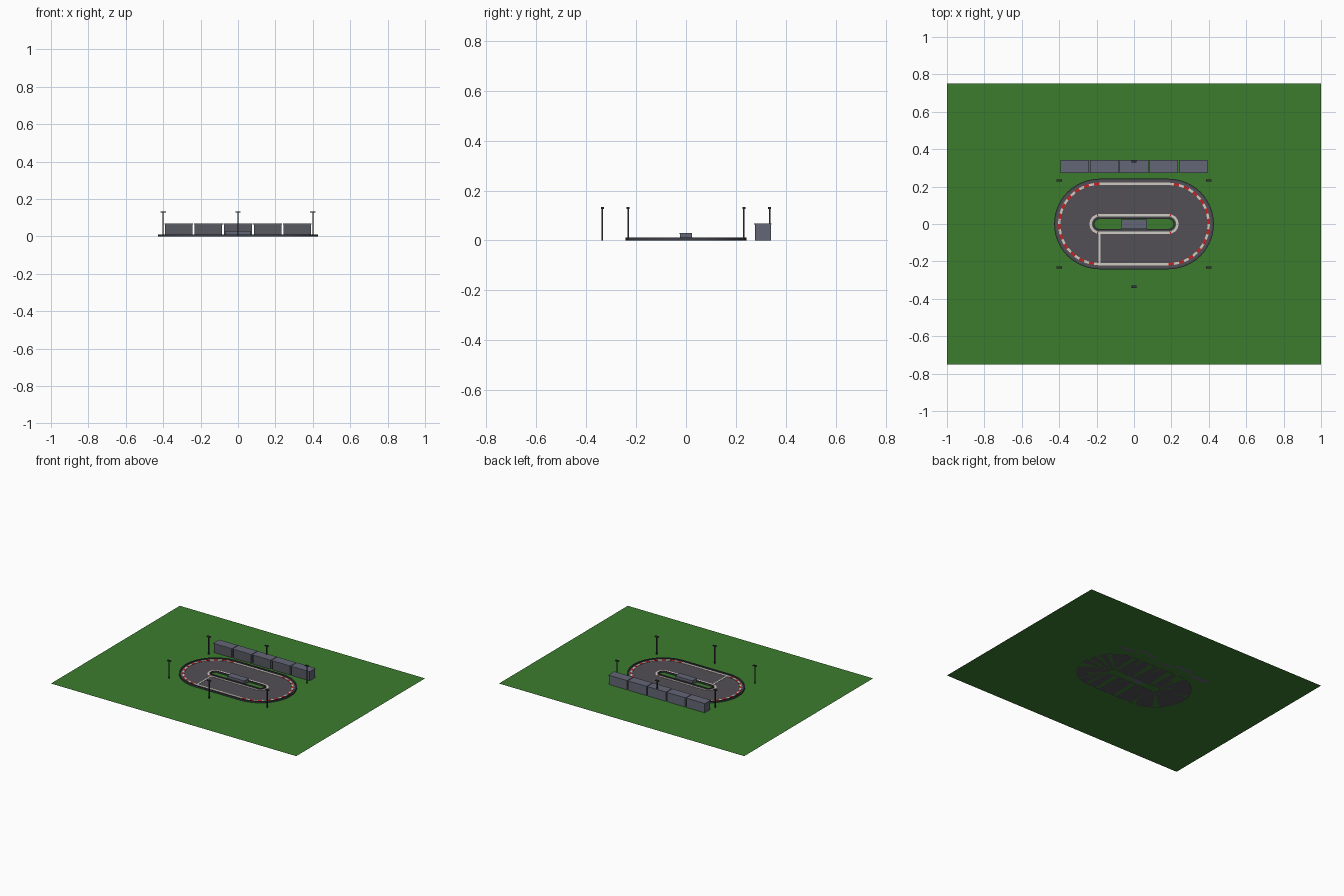
import bpy, bmesh, math

if "Cube" in bpy.data.objects:
    bpy.data.objects.remove(bpy.data.objects["Cube"])

def mat(name, r, g, b):
    m = bpy.data.materials.new(name)
    m.diffuse_color = (r, g, b, 1)
    m.use_nodes = True
    m.node_tree.nodes["Principled BSDF"].inputs["Base Color"].default_value = m.diffuse_color
    return m

GRASS = mat("grass green", 0.045, 0.20, 0.027)
ASPHALT = mat("asphalt grey", 0.085, 0.08, 0.09)
BARRIER = mat("barrier dark grey", 0.05, 0.052, 0.065)
WHITE = mat("line white", 0.62, 0.60, 0.54)
RED = mat("kerb red", 0.60, 0.015, 0.015)
STEEL = mat("building blue grey", 0.125, 0.135, 0.18)
SEATS = mat("seat grey", 0.095, 0.10, 0.12)
POLE = mat("pole dark grey", 0.035, 0.037, 0.045)
HALF = 0.185  # half length of the straights

def finish(name, bm, mats):
    me = bpy.data.meshes.new(name)
    bmesh.ops.recalc_face_normals(bm, faces=bm.faces)
    bm.to_mesh(me)
    bm.free()
    ob = bpy.data.objects.new(name, me)
    for m in mats:
        me.materials.append(m)
    bpy.context.collection.objects.link(ob)
    return ob

def boxes(name, specs, m):
    """Several boxes (x0, x1, y0, y1, z0, z1) in one object."""
    bm = bmesh.new()
    for x0, x1, y0, y1, z0, z1 in specs:
        vs = bmesh.ops.create_cube(bm, size=1)['verts']
        for v in vs:
            v.co = ((x0 + x1) / 2 + v.co.x * (x1 - x0),
                    (y0 + y1) / 2 + v.co.y * (y1 - y0),
                    (z0 + z1) / 2 + v.co.z * (z1 - z0))
    return finish(name, bm, [m])

def stadium(r, arc=24, straight=12):
    """Oval outline; first arc+1 points are the right bend, then top straight, and so on."""
    pts = []
    for side in (1, -1):
        for i in range(arc + 1):
            a = -math.pi / 2 + math.pi * i / arc
            pts.append((side * (HALF + r * math.cos(a)), side * r * math.sin(a)))
        for i in range(1, straight):
            pts.append((side * HALF * (1 - 2 * i / straight), side * r))
    return pts

def ring(name, r0, r1, z0, z1, mats, rule=lambda i: 0):
    """Oval band of rectangular section; rule picks a colour per segment."""
    bm = bmesh.new()
    rows = [[bm.verts.new((x, y, z)) for x, y in stadium(r)]
            for r, z in ((r0, z0), (r0, z1), (r1, z1), (r1, z0))]
    n = len(rows[0])
    for i in range(n):
        j = (i + 1) % n
        for k in range(4):
            a, b = rows[k], rows[(k + 1) % 4]
            bm.faces.new((a[i], a[j], b[j], b[i])).material_index = rule(i)
    return finish(name, bm, mats)

# Grass field, a single sheet
bm = bmesh.new()
bm.faces.new([bm.verts.new(c) for c in ((-1, -.75, 0), (1, -.75, 0), (1, .75, 0), (-1, .75, 0))])
finish("grass_field", bm, [GRASS])

# Track surface, kerbs striped in the bends, barriers
ring("track_surface", 0.035, 0.236, 0.0, 0.004, [ASPHALT])
ring("outer_kerb", 0.208, 0.221, 0.003, 0.006, [WHITE, RED], lambda i: 1 if i % 36 < 24 and i % 36 % 2 == 0 else 0)
ring("inner_kerb", 0.040, 0.053, 0.003, 0.006, [WHITE, RED], lambda i: 1 if i % 36 in (1, 22) else 0)
ring("outer_barrier", 0.234, 0.242, 0.0, 0.011, [BARRIER])
ring("inner_barrier", 0.026, 0.034, 0.0, 0.011, [BARRIER])

# Start line
boxes("start_line", [(-0.19, -0.18, -0.21, -0.05, 0.003, 0.0055)], WHITE)

# Infield building
boxes("pit_building", [(-0.068, 0.068, -0.025, 0.024, 0, 0.027)], STEEL)
boxes("pit_building_roof", [(-0.07, 0.07, -0.027, 0.025, 0.025, 0.029)], STEEL)

# Grandstands with a darker front
cx = [0.1585 * k for k in range(-2, 3)]
boxes("grandstand_body", [(x - .074, x + .074, .281, .341, 0, .066) for x in cx], STEEL)
boxes("grandstand_front", [(x - .072, x + .072, .276, .282, 0, .063) for x in cx], SEATS)
boxes("grandstand_roof", [(x - .077, x + .077, .273, .342, .064, .069) for x in cx], STEEL)

# Floodlights
spots = [(x, y) for x in (-.4, .4) for y in (-.232, .232)] + [(0, .335), (0, -.335)]
boxes("floodlight_poles", [(x - .003, x + .003, y - .003, y + .003, 0, .13) for x, y in spots], POLE)
boxes("floodlight_heads", [(x - .014, x + .014, y - .006, y + .006, .127, .134) for x, y in spots], POLE)
